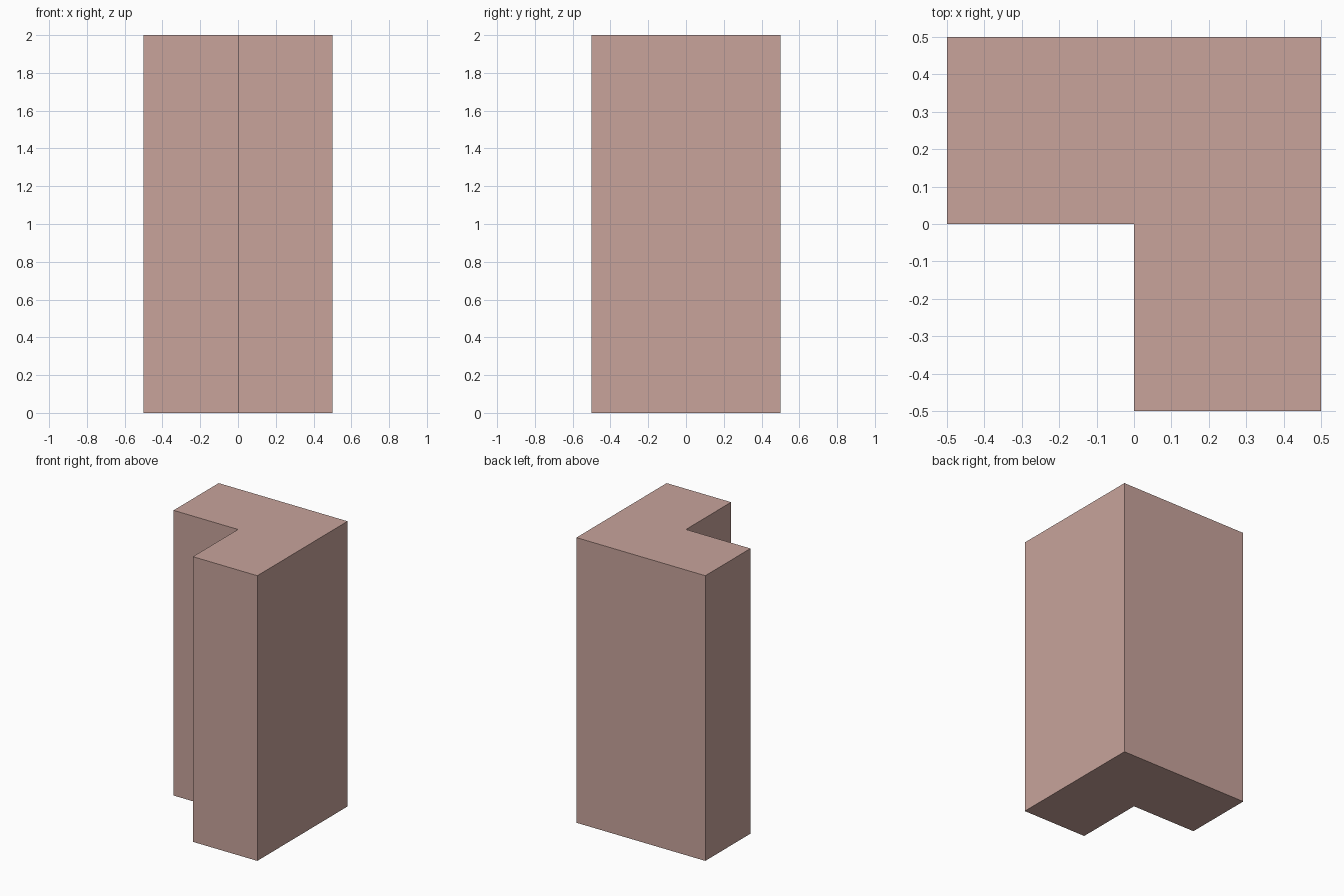
import bpy
import bmesh

if "Cube" in bpy.data.objects:
    bpy.data.objects.remove(bpy.data.objects["Cube"])

HEIGHT = 2.0

# L-shaped footprint, counter-clockwise, notch at front left
PROFILE = [(-0.5, 0.0), (0.0, 0.0), (0.0, -0.5),
           (0.5, -0.5), (0.5, 0.5), (-0.5, 0.5)]

# Extrude the footprint into a closed pillar
bm = bmesh.new()
base = bm.faces.new([bm.verts.new((x, y, 0)) for x, y in PROFILE])
top = bmesh.ops.extrude_face_region(bm, geom=[base], use_keep_orig=True)
top_verts = [g for g in top["geom"] if isinstance(g, bmesh.types.BMVert)]
bmesh.ops.translate(bm, verts=top_verts, vec=(0, 0, HEIGHT))
bmesh.ops.recalc_face_normals(bm, faces=bm.faces)

mesh = bpy.data.meshes.new("corner_pillar")
bm.to_mesh(mesh)
bm.free()
pillar = bpy.data.objects.new("corner_pillar", mesh)
bpy.context.collection.objects.link(pillar)

# Dusty pink finish
mat = bpy.data.materials.new("dusty_pink")
mat.diffuse_color = (0.58, 0.37, 0.33, 1.0)
mat.use_nodes = True
mat.node_tree.nodes["Principled BSDF"].inputs["Base Color"].default_value = mat.diffuse_color
mesh.materials.append(mat)
